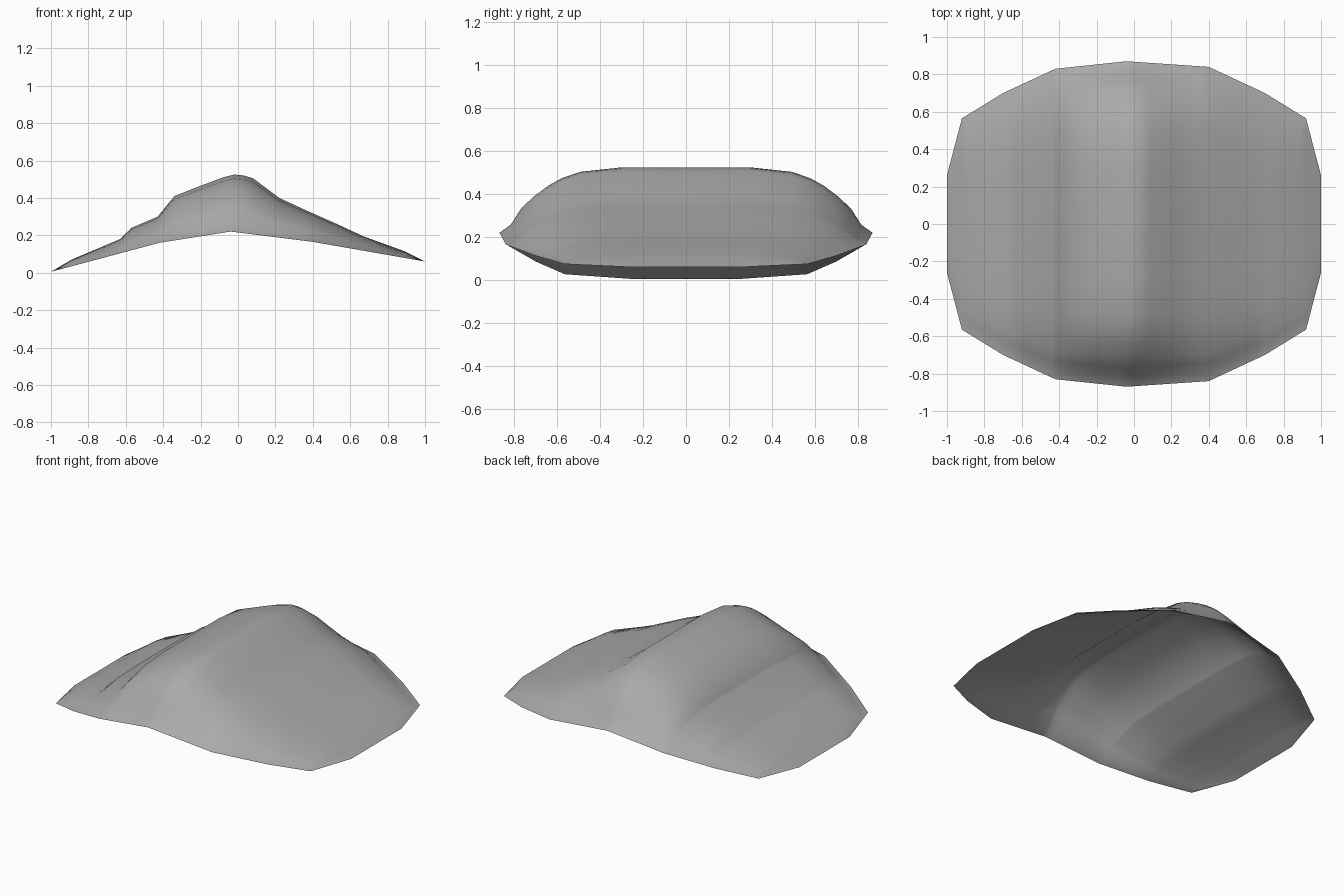
import bpy
import bmesh

cube = bpy.data.objects.get("Cube")
if cube:
    bpy.data.objects.remove(cube)


def interp(points, x):
    """Piecewise linear lookup through (x, value) pairs."""
    for (x0, v0), (x1, v1) in zip(points, points[1:]):
        if x <= x1:
            return v0 + (v1 - v0) * (x - x0) / (x1 - x0)
    return points[-1][1]


# Cross-section of the draped sheet, from the right edge to the left edge
ridge = [(-1, .005), (-.89, .07), (-.63, .18), (-.57, .24), (-.43, .30),
         (-.34, .41), (-.2, .465), (-.08, .51), (-.02, .525), (.03, .52),
         (.08, .505), (.22, .40), (.35, .34), (.53, .26), (.67, .195),
         (.89, .115), (1, .06)]
# Outline: half depth of the rim, and the rim height
half_depth = [(-1, .26), (-.92, .565), (-.7, .70), (-.42, .83), (-.04, .87),
              (.4, .84), (.7, .70), (.92, .565), (1, .26)]
rim_height = [(-1, .005), (-.42, .16), (-.04, .22), (.4, .165), (1, .06)]
# Falloff from the ridge to the front and back rim
falloff = [(0, 1), (.34, 1), (.57, .93), (.67, .83), (.74, .72),
           (.82, .55), (.885, .37), (.94, .12), (1, 0)]

columns = sorted({x for x, _ in ridge} | {x for x, _ in half_depth})
rows = sorted({s * t for t, _ in falloff for s in (-1, 1)})

# Draped sheet: one open surface
bm = bmesh.new()
grid = []
for x in columns:
    depth = interp(half_depth, x)
    low, high = interp(rim_height, x), interp(ridge, x)
    grid.append([bm.verts.new((x, depth * t, low + (high - low) * interp(falloff, abs(t))))
                 for t in rows])
for a, b in zip(grid, grid[1:]):
    for j in range(len(rows) - 1):
        bm.faces.new((a[j], b[j], b[j + 1], a[j + 1])).smooth = True

mesh = bpy.data.meshes.new("draped_sheet")
bm.to_mesh(mesh)
bm.free()
sheet = bpy.data.objects.new("draped_sheet", mesh)
bpy.context.collection.objects.link(sheet)

# Plain grey
grey = bpy.data.materials.new("plain_grey")
grey.use_nodes = True
grey.diffuse_color = (.4, .4, .4, 1)
grey.node_tree.nodes["Principled BSDF"].inputs["Base Color"].default_value = (.4, .4, .4, 1)
mesh.materials.append(grey)
